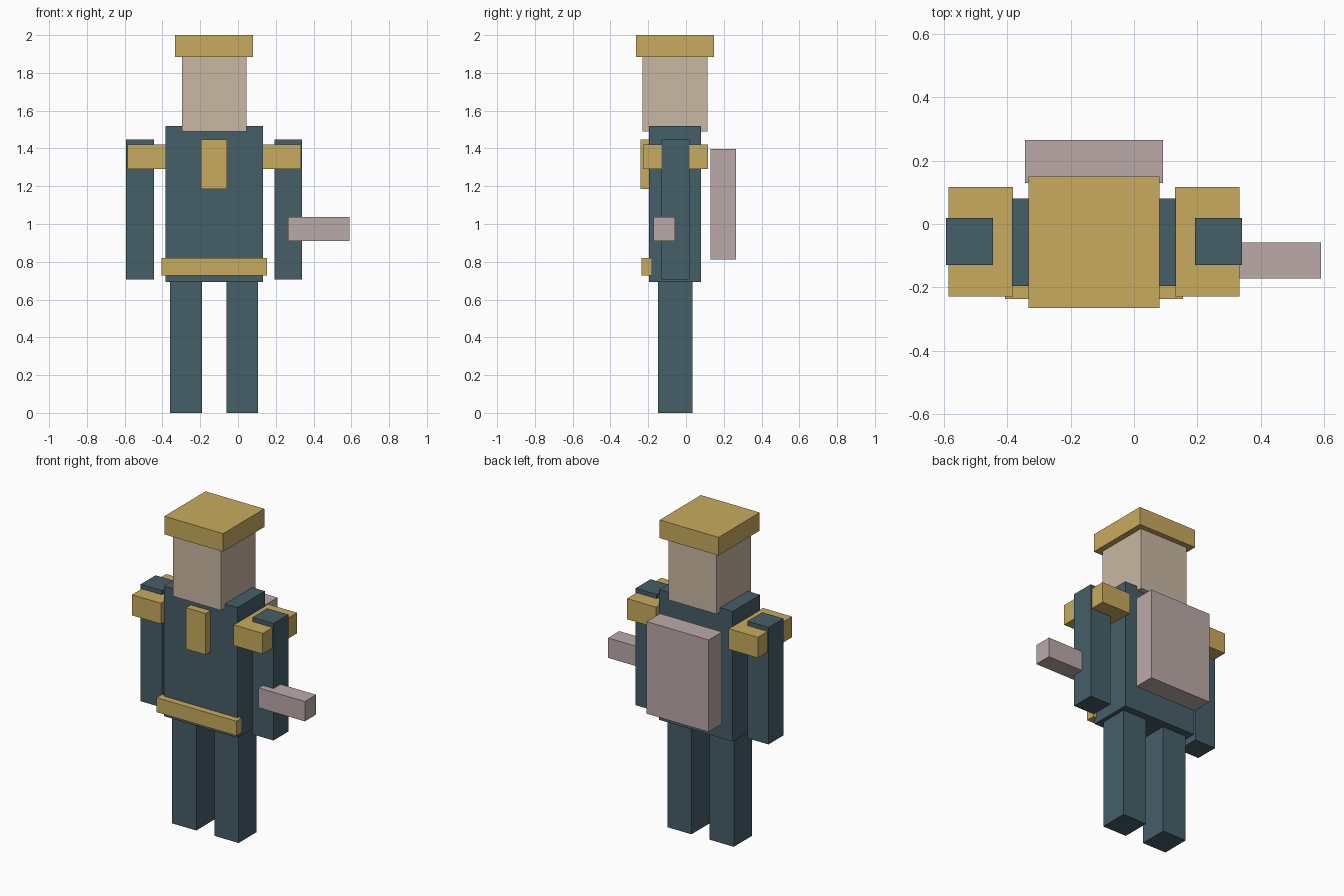
import bpy
import bmesh
from mathutils import Vector

cube = bpy.data.objects.get("Cube")
if cube:
    bpy.data.objects.remove(cube, do_unlink=True)


def make_material(name, rgb):
    mat = bpy.data.materials.new(name)
    mat.use_nodes = True
    colour = (*rgb, 1.0)
    mat.diffuse_color = colour
    mat.node_tree.nodes["Principled BSDF"].inputs["Base Color"].default_value = colour
    return mat


teal = make_material("dark teal cloth", (0.061, 0.114, 0.141))
gold = make_material("gold trim", (0.584, 0.407, 0.112))
tan = make_material("tan skin", (0.584, 0.479, 0.366))
pink = make_material("dusty pink", (0.497, 0.402, 0.392))

# The body's plane of symmetry
MID_X = -0.126


def box(name, mat, x, y, z):
    """Box spanning the given (low, high) range on each axis."""
    low, high = (Vector(corner) for corner in zip(x, y, z))
    mesh = bpy.data.meshes.new(name)
    bm = bmesh.new()
    bmesh.ops.create_cube(bm, size=1.0)
    bmesh.ops.scale(bm, vec=high - low, verts=bm.verts)
    bm.to_mesh(mesh)
    bm.free()
    mesh.materials.append(mat)
    obj = bpy.data.objects.new(name, mesh)
    obj.location = (low + high) / 2
    bpy.context.collection.objects.link(obj)
    return obj


def centred(name, mat, width, y, z):
    return box(name, mat, (MID_X - width / 2, MID_X + width / 2), y, z)


def pair(name, mat, inner, outer, y, z):
    """Left and right boxes, measured outward from the middle."""
    box("left_" + name, mat, (MID_X + inner, MID_X + outer), y, z)
    box("right_" + name, mat, (MID_X - outer, MID_X - inner), y, z)


# Body and limbs
centred("torso", teal, 0.516, (-0.195, 0.08), (0.692, 1.518))
pair("leg", teal, 0.064, 0.233, (-0.147, 0.034), (0, 0.692))
pair("arm", teal, 0.318, 0.466, (-0.13, 0.019), (0.706, 1.448))

# Head and flat hat
centred("head", tan, 0.34, (-0.231, 0.115), (1.49, 1.885))
centred("hat", gold, 0.413, (-0.264, 0.149), (1.885, 2.0))

# Gold trim
pair("shoulder_pad", gold, 0.255, 0.459, (-0.228, 0.116), (1.29, 1.421))
centred("chest_plate", gold, 0.138, (-0.242, -0.185), (1.186, 1.448))
centred("belt", gold, 0.56, (-0.236, -0.179), (0.727, 0.819))

# Backpack and held tool
centred("backpack", pink, 0.436, (0.13, 0.264), (0.812, 1.396))
box("held_tool", pink, (0.265, 0.589), (-0.172, -0.059), (0.91, 1.036))
